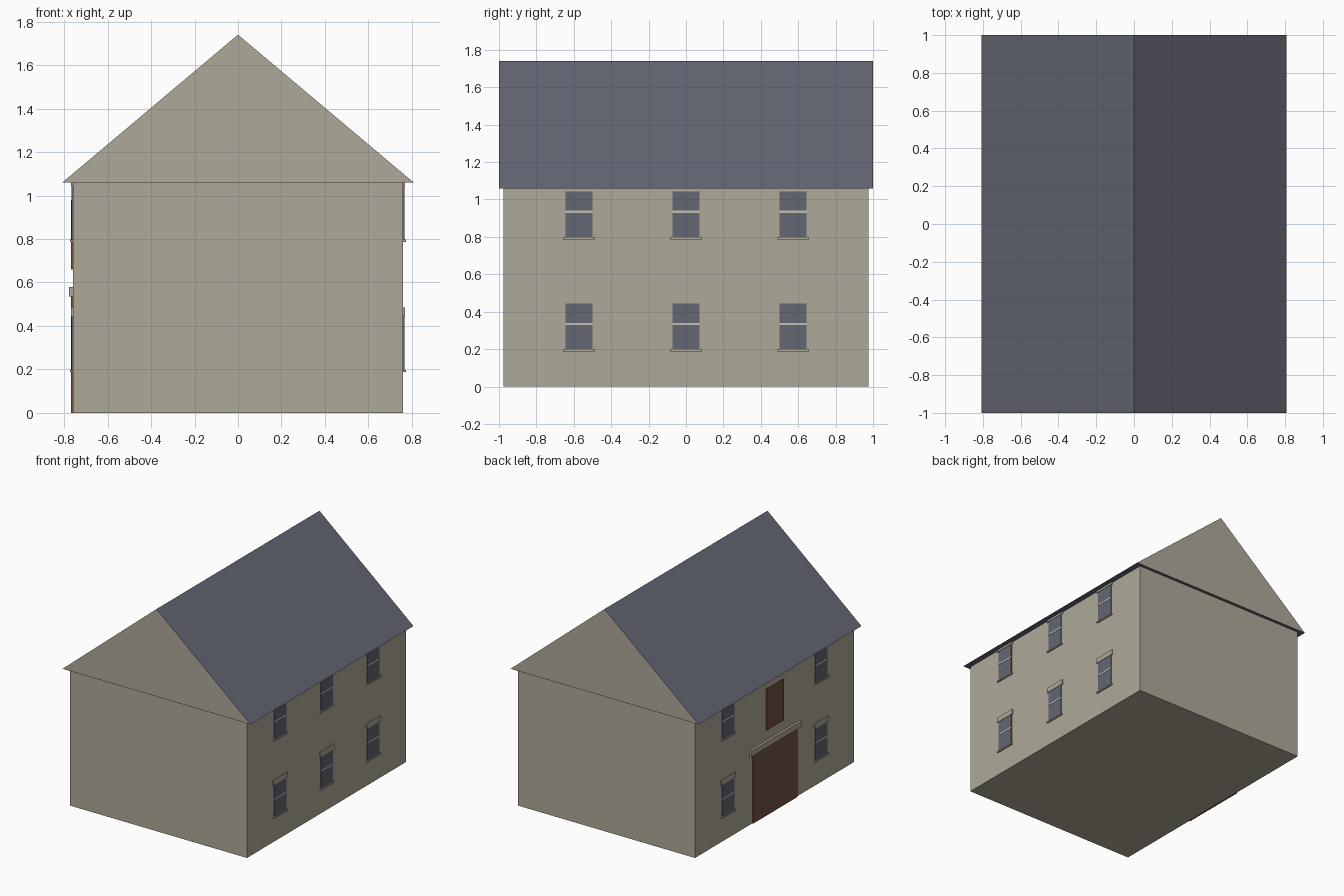
import bpy
import bmesh

cube = bpy.data.objects.get("Cube")
if cube:
    bpy.data.objects.remove(cube, do_unlink=True)


def material(name, rgb):
    mat = bpy.data.materials.new(name)
    mat.use_nodes = True
    color = (*rgb, 1.0)
    mat.diffuse_color = color
    mat.node_tree.nodes["Principled BSDF"].inputs["Base Color"].default_value = color
    return mat


stone = material("stone", (0.43, 0.395, 0.32))
slate = material("slate", (0.125, 0.132, 0.17))
wood = material("brown wood", (0.17, 0.09, 0.058))
cream = material("pale cream", (0.55, 0.53, 0.45))


def add_object(name, bm, *mats):
    bmesh.ops.recalc_face_normals(bm, faces=bm.faces)
    mesh = bpy.data.meshes.new(name)
    bm.to_mesh(mesh)
    bm.free()
    for mat in mats:
        mesh.materials.append(mat)
    obj = bpy.data.objects.new(name, mesh)
    bpy.context.collection.objects.link(obj)
    return obj


def box(name, mat, x, y, z):
    """Box from (low, high) ranges on each axis."""
    bm = bmesh.new()
    bmesh.ops.create_cube(bm, size=1)
    for v in bm.verts:
        v.co = [sum(r) / 2 + c * (r[1] - r[0]) for r, c in zip((x, y, z), v.co)]
    return add_object(name, bm, mat)


WALL_X, WALL_Y, EAVES = 0.76, 0.975, 1.06


def wall_plate(name, mat, side, y, width, z, depth):
    """Thin block standing proud of a long wall."""
    x = sorted((side * (WALL_X - 0.01), side * (WALL_X + depth)))
    return box(name, mat, x, (y - width / 2, y + width / 2), z)


def window(name, side, y, sill):
    top = sill + 0.25
    wall_plate(name + "_glass", slate, side, y, 0.145, (sill, top), 0.005)
    wall_plate(name + "_bar", cream, side, y, 0.145, (sill + 0.131, sill + 0.143), 0.007)
    wall_plate(name + "_sill", stone, side, y, 0.17, (sill - 0.01, sill), 0.012)
    wall_plate(name + "_lintel", stone, side, y, 0.175, (top - 0.003, top + 0.037), 0.008)


# Walls
box("walls", stone, (-WALL_X, WALL_X), (-WALL_Y, WALL_Y), (0, EAVES))

# Roof prism: slate slopes and underside, stone gable ends
bm = bmesh.new()
profile = [(-0.808, EAVES), (0.808, EAVES), (0, 1.74)]
gable = bm.faces.new([bm.verts.new((x, -1, z)) for x, z in profile])
end = bmesh.ops.extrude_face_region(bm, geom=[gable], use_keep_orig=True)["geom"]
for v in end:
    if isinstance(v, bmesh.types.BMVert):
        v.co.y = 1
bmesh.ops.recalc_face_normals(bm, faces=bm.faces)
for f in bm.faces:
    f.material_index = 1 if abs(f.normal.y) > 0.9 else 0
add_object("roof", bm, slate, stone)

# Windows: three columns on the right, two beside the doors on the left
for side, wall, columns in ((1, "east", (-0.572, 0, 0.572)),
                            (-1, "west", (-0.572, 0.572))):
    for y in columns:
        place = "front" if y < 0 else "back" if y > 0 else "middle"
        window(f"{wall}_{place}_lower_window", side, y, 0.197)
        window(f"{wall}_{place}_upper_window", side, y, 0.797)

# Large door with its lintel, and the loft hatch above
wall_plate("barn_door", wood, -1, 0, 0.54, (0, 0.535), 0.008)
wall_plate("barn_door_lintel", stone, -1, 0, 0.61, (0.535, 0.58), 0.018)
wall_plate("loft_hatch", wood, -1, 0, 0.21, (0.66, 0.98), 0.008)
